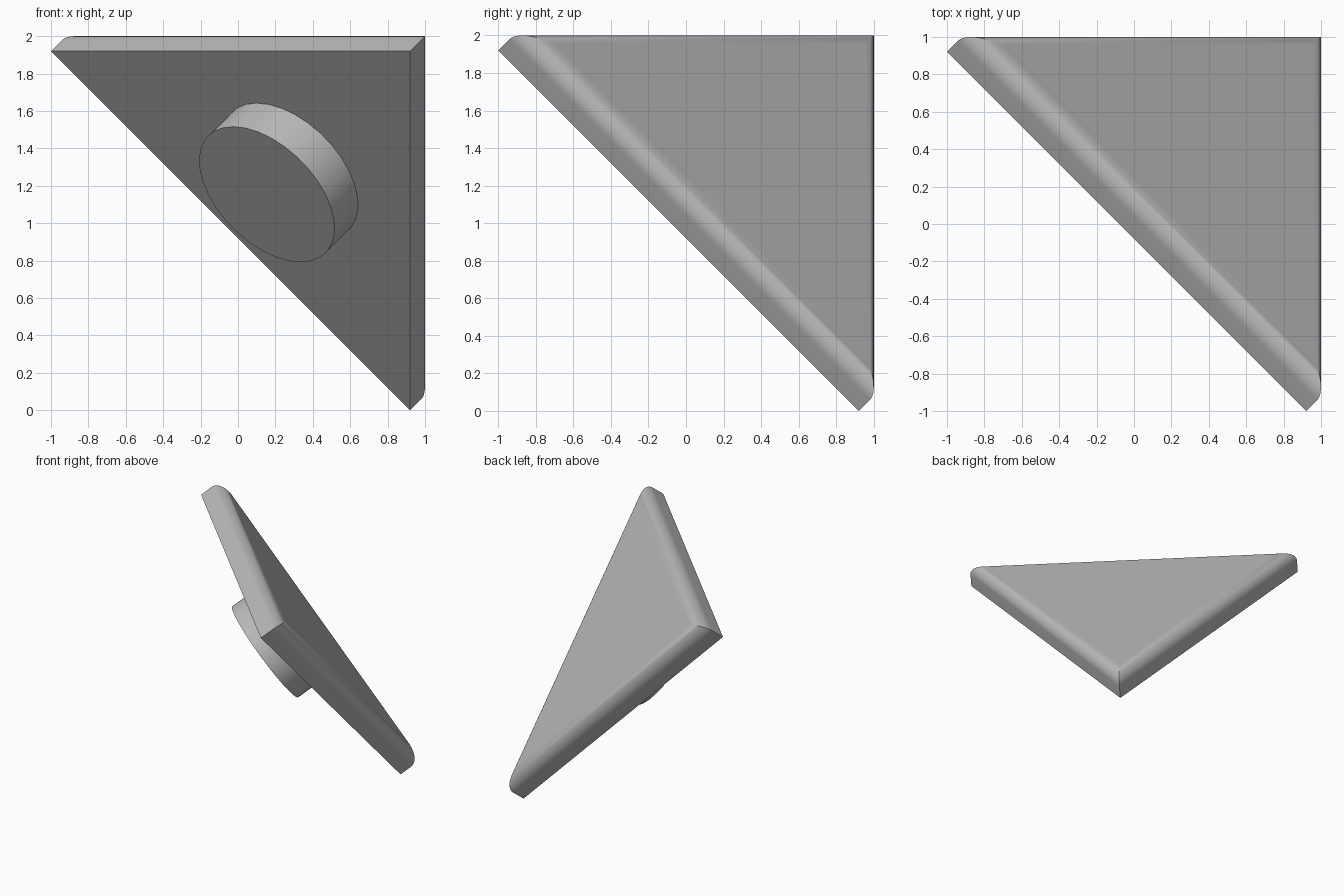
import bpy, bmesh, math
from mathutils import Matrix, Vector

cube = bpy.data.objects.get("Cube")
if cube:
    bpy.data.objects.remove(cube, do_unlink=True)

CORNER = 1.568      # centre of the plate to its corners
THICK = 0.21
ROUND = 0.105       # radius of the outer edge rounding
STEPS = 8
DISC_R, DISC_H = 0.444, 0.218

grey = bpy.data.materials.new("plain grey")
grey.use_nodes = True
colour = (0.5, 0.5, 0.5, 1)
grey.diffuse_color = colour
grey.node_tree.nodes["Principled BSDF"].inputs["Base Color"].default_value = colour

# Frame of the plate: local z is its outward normal, local x points to the bottom corner
out = Vector((1, 1, 1)).normalized()
down = Vector((1, 1, -2)).normalized()
frame = Matrix((down, out.cross(down), out)).transposed().to_4x4()
frame.translation = (0.28, 0.28, 1.28)


def stack(name, sides, rings):
    """Loft regular polygons given as (radius, height) and cap both ends."""
    bm = bmesh.new()
    loops = []
    for radius, height in rings:
        angles = [math.tau * i / sides for i in range(sides)]
        loops.append([bm.verts.new((radius * math.cos(a), radius * math.sin(a), height))
                      for a in angles])
    for low, high in zip(loops, loops[1:]):
        for i in range(sides):
            j = (i + 1) % sides
            bm.faces.new((low[i], low[j], high[j], high[i]))
    bm.faces.new(loops[0][::-1])
    bm.faces.new(loops[-1])
    mesh = bpy.data.meshes.new(name)
    bm.to_mesh(mesh)
    bm.free()
    mesh.materials.append(grey)
    obj = bpy.data.objects.new(name, mesh)
    bpy.context.collection.objects.link(obj)
    obj.matrix_world = frame
    bpy.ops.object.select_all(action="DESELECT")
    obj.select_set(True)
    bpy.context.view_layer.objects.active = obj
    bpy.ops.object.shade_smooth_by_angle(angle=math.radians(30))
    weighted = obj.modifiers.new("flat faces stay flat", "WEIGHTED_NORMAL")
    weighted.keep_sharp = True
    return obj


# Triangular plate with rounded outer edges meeting in mitred corners
profile = [(CORNER, 0)]
for k in range(STEPS + 1):
    a = math.pi / 2 * k / STEPS
    inset = ROUND * (1 - math.cos(a))
    profile.append((CORNER - 2 * inset, THICK - ROUND + ROUND * math.sin(a)))
stack("triangle_plate", 3, profile)

# Round peg on the inner face
stack("round_peg", 32, [(DISC_R, -DISC_H), (DISC_R, 0)])
